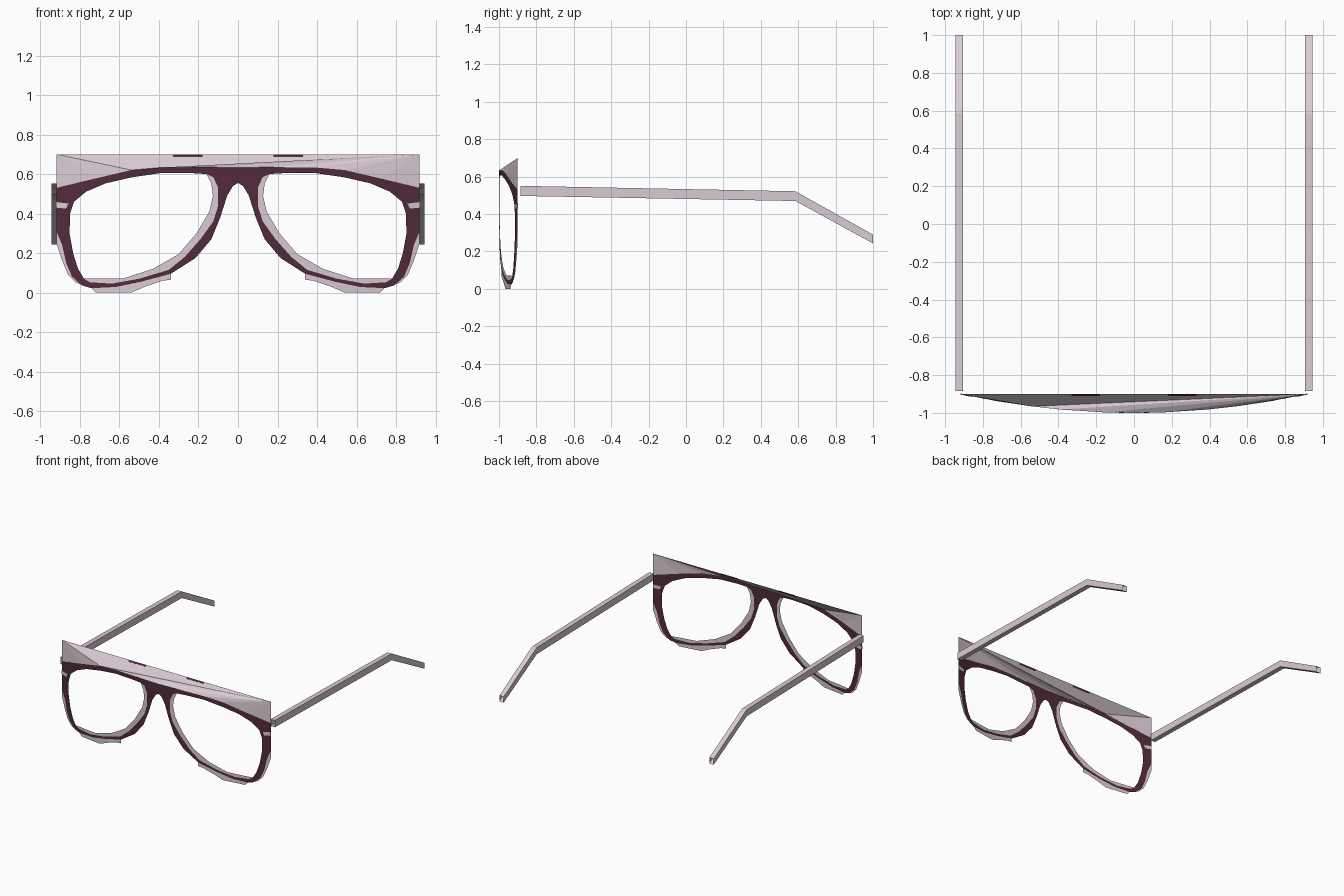
import bpy
from math import sin, cos, pi, atan2
from mathutils import Vector

if "Cube" in bpy.data.objects:
    bpy.data.objects.remove(bpy.data.objects["Cube"])


def material(name, rgb):
    mat = bpy.data.materials.new(name)
    mat.use_nodes = True
    mat.diffuse_color = (*rgb, 1)
    mat.node_tree.nodes["Principled BSDF"].inputs["Base Color"].default_value = (*rgb, 1)
    return mat


maroon = material("maroon", (0.085, 0.024, 0.045))
pale = material("pale pink", (0.70, 0.60, 0.66))


def make(name, verts, faces, mat, mirrored=True, thickness=0):
    mesh = bpy.data.meshes.new(name)
    mesh.from_pydata(verts, [], faces)
    mesh.materials.append(mat)
    obj = bpy.data.objects.new(name, mesh)
    bpy.context.collection.objects.link(obj)
    if thickness:
        solid = obj.modifiers.new("thickness", "SOLIDIFY")
        solid.thickness = thickness
        solid.offset = 0
    if mirrored:
        obj.modifiers.new("mirror", "MIRROR").use_clip = True
    return obj


HALF = 0.92    # half width of the front
BACK = -0.9    # depth of the front's outer ends


def bow(x, z):
    """Place a front point on the bowed front surface."""
    return Vector((x, -1 + (1 + BACK) * (x / HALF) ** 2, z))


# Contours of one half of the front, as (x, z)
brow = [(0, .633), (.16, .635), (.39, .633), (.54, .62), (.72, .578), (HALF, .53)]
nose = [(.215, .175), (.135, .27), (.09, .38), (.055, .49), (.025, .54), (0, .555)]
hole_top = [(.16, .6), (.24, .605), (.39, .605), (.54, .583), (.67, .553), (.77, .51),
            (.83, .46), (.85, .4), (.853, .3), (.835, .2), (.81, .12), (.78, .07)]
hole = hole_top + [(.58, .072), (.43, .12), (.3, .195), (.21, .3), (.145, .41),
                   (.127, .49), (.135, .55)]
inner_edge = hole_top + [(.75, .052), (.64, .045), (.5, .07), (.35, .115), (.27, .18),
                         (.19, .27), (.125, .36), (.1, .44), (.1, .53), (.125, .585)]
frame_edge = brow + [(HALF, .31), (.89, .24), (.87, .15), (.84, .08), (.79, .035),
                     (.74, .022), (.62, .028), (.49, .055), (.34, .095)] + nose
outer_edge = brow + [(HALF, .25), (.89, .16), (.86, .09), (.82, .05), (.74, .02),
                     (.72, 0), (.54, 0), (.47, .03), (.38, .06), (.34, .065),
                     (.34, .095)] + nose

centre = Vector((.5, .33))


def cast(contour, angle):
    """Farthest point where a ray from the lens centre meets the contour."""
    ray = Vector((cos(angle), sin(angle)))
    best = 0
    for i, p in enumerate(contour):
        a = Vector(contour[i - 1]) - centre
        b = Vector(p) - centre
        edge = b - a
        det = ray.cross(edge)
        if abs(det) < 1e-9:
            continue
        along = a.cross(ray) / det
        if -1e-5 <= along <= 1 + 1e-5:
            best = max(best, a.cross(edge) / det)
    return centre + ray * best


corners = {round(atan2(z - centre.y, x - centre.x), 4)
           for x, z in hole + inner_edge + frame_edge + outer_edge}
angles = sorted(corners | {round(-pi + 2 * pi * i / 48, 4) for i in range(48)})


def band(name, inside, outside, mat):
    """Flat ring between two contours, skipping places where they touch."""
    verts = []
    for t in angles:
        for contour in (inside, outside):
            p = cast(contour, t)
            verts.append(bow(max(p.x, 0), max(p.y, 0)))
    n = len(angles)
    faces = []
    for i in range(n):
        j = (i + 1) % n
        gap = max((verts[2 * k] - verts[2 * k + 1]).length for k in (i, j))
        if gap > 0.002:
            faces.append((2 * i, 2 * i + 1, 2 * j + 1, 2 * j))
    return make(name, verts, faces, mat)


# Front: maroon frame with pale bands inside and below
band("inner_rim", hole, inner_edge, pale)
band("front_frame", inner_edge, frame_edge, maroon)
band("lower_rim", frame_edge, outer_edge, pale)

# Hood: sheet from the brow to a straight rear edge, fanned from its two corners
left_side = [bow(-x, z) for x, z in reversed(brow)]
right_side = [bow(x, z) for x, z in brow[1:]]
edge_points = left_side + right_side
top_z = .7
count = len(edge_points)
split = 2
c0, c1 = count, count + 1
hood_verts = edge_points + [Vector((-HALF, BACK, top_z)), Vector((HALF, BACK, top_z))]
hood_faces = [(i, i + 1, c0 if i < split else c1) for i in range(count - 1)]
hood_faces.append((split, c1, c0))
make("hood", hood_verts, hood_faces, pale, mirrored=False)

# Thin dark slots along the hood's rear edge
slope = (Vector((0, edge_points[split].y, edge_points[split].z))
         - Vector((0, BACK, top_z))).normalized()
slot = []
for x, d in ((.18, .002), (.33, .002), (.33, .014), (.18, .014)):
    slot.append(Vector((x, BACK, top_z)) + slope * d)
make("hood_slot", slot, [(0, 1, 2, 3)], maroon, thickness=.005)

# Small pale marks at the outer ends of the frame
mark = [bow(x, z) for x, z in ((.856, .45), (.87, .425), (HALF, .43), (HALF, .458))]
make("end_mark", mark, [(0, 1, 2, 3)], pale, thickness=.006)

# Temples: open square tubes that bend down behind the ear
sections = ((-.885, .497, .551), (.585, .47, .522), (1, .243, .29))
temple = []
for y, low, high in sections:
    temple += [(.905, y, low), (.944, y, low), (.944, y, high), (.905, y, high)]
tube = []
for s in range(len(sections) - 1):
    for k in range(4):
        m = (k + 1) % 4
        tube.append((4 * s + k, 4 * s + m, 4 * s + 4 + m, 4 * s + 4 + k))
make("temple", temple, tube, pale)
